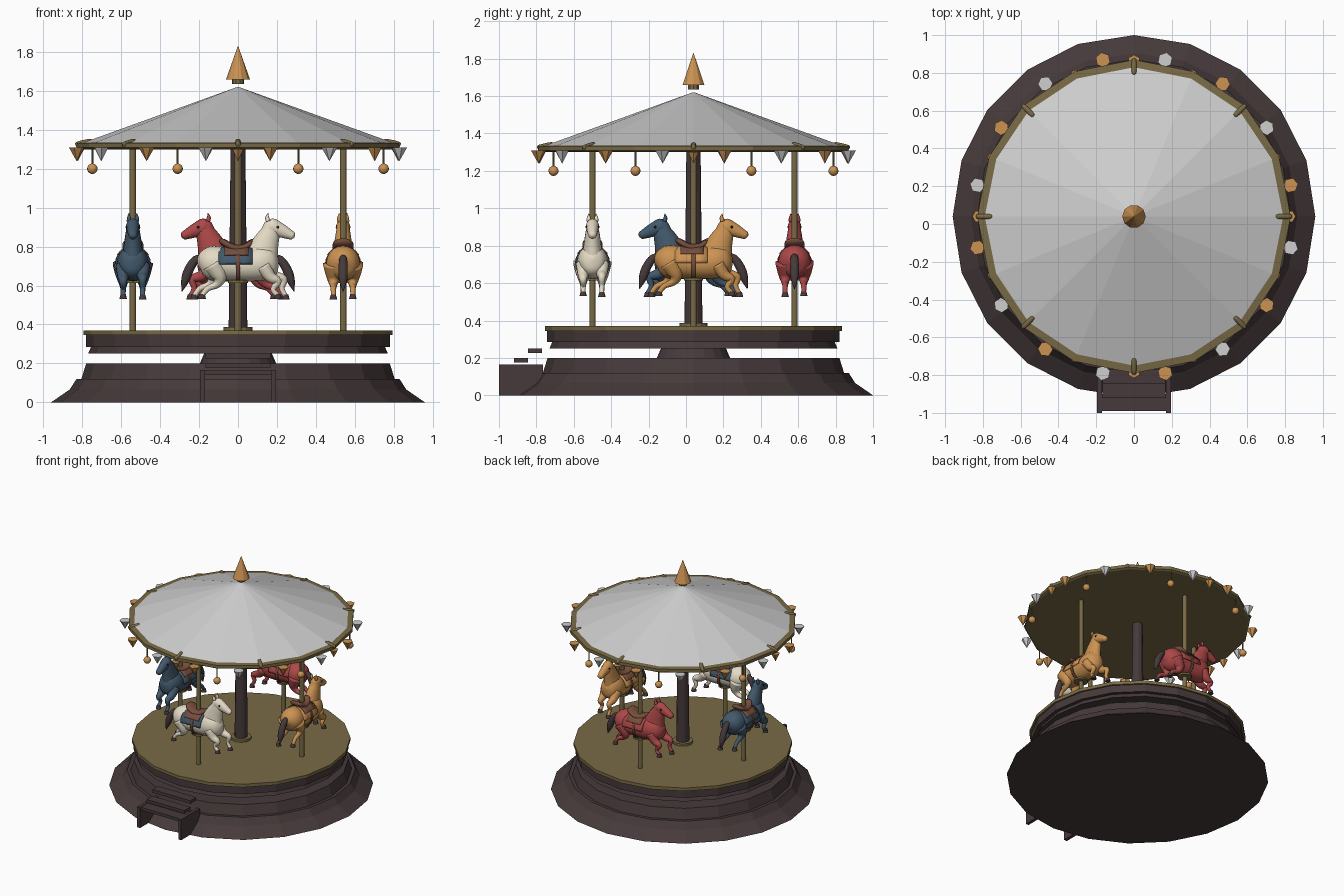
import bpy
import bmesh
from math import sin, cos, pi, radians
from mathutils import Matrix, Vector

if "Cube" in bpy.data.objects:
    bpy.data.objects.remove(bpy.data.objects["Cube"], do_unlink=True)

CENTRE = Matrix.Translation((0, 0.04, 0))


def material(name, r, g, b):
    m = bpy.data.materials.new(name)
    m.use_nodes = True
    m.diffuse_color = (r, g, b, 1)
    m.node_tree.nodes["Principled BSDF"].inputs["Base Color"].default_value = (r, g, b, 1)
    return m


WOOD = material("dark wood", 0.062, 0.042, 0.043)
GOLD = material("old gold", 0.19, 0.145, 0.06)
CANVAS = material("canvas grey", 0.62, 0.62, 0.62)
ORANGE = material("warm orange", 0.6, 0.29, 0.085)
RED = material("coat red", 0.42, 0.065, 0.065)
BLUE = material("coat blue", 0.055, 0.1, 0.15)
CREAM = material("coat cream", 0.78, 0.71, 0.56)
LEATHER = material("saddle leather", 0.18, 0.075, 0.045)
BLACK = material("eye black", 0.01, 0.01, 0.01)


def finish(name, bm, mat, matrix=CENTRE, smooth=False):
    bmesh.ops.recalc_face_normals(bm, faces=bm.faces)
    mesh = bpy.data.meshes.new(name)
    bm.to_mesh(mesh)
    bm.free()
    mesh.materials.append(mat)
    for p in mesh.polygons:
        p.use_smooth = smooth
    obj = bpy.data.objects.new(name, mesh)
    bpy.context.collection.objects.link(obj)
    obj.matrix_world = matrix
    return obj


def skin_rings(bm, rings, closed=True):
    """Bridge rows of vertices; closed rows get end caps."""
    for a, b in zip(rings, rings[1:]):
        n = len(a)
        for i in range(n if closed else n - 1):
            j = (i + 1) % n
            bm.faces.new((a[i], a[j], b[j], b[i]))
    if closed:
        bm.faces.new(rings[0])
        bm.faces.new(rings[-1])


def lathe(name, profile, sides, mat, matrix=CENTRE, smooth=False):
    bm = bmesh.new()
    turn = 2 * pi / sides
    rings = [[bm.verts.new((r * cos(i * turn), r * sin(i * turn), z)) for i in range(sides)]
             for r, z in profile]
    skin_rings(bm, rings)
    return finish(name, bm, mat, matrix, smooth)


def box(name, x, y, z, mat):
    bm = bmesh.new()
    size = (x[1] - x[0], y[1] - y[0], z[1] - z[0])
    mid = Vector((x[0] + x[1], y[0] + y[1], z[0] + z[1])) / 2
    bmesh.ops.create_cube(bm, size=1, matrix=Matrix.Translation(mid) @ Matrix.Diagonal((*size, 1)))
    return finish(name, bm, mat, Matrix())


def ball(name, place, radius, mat, matrix=CENTRE):
    bm = bmesh.new()
    bmesh.ops.create_uvsphere(bm, u_segments=12, v_segments=8, radius=radius,
                              matrix=Matrix.Translation(place))
    return finish(name, bm, mat, matrix, True)


def spline(points, steps=4):
    """Catmull-Rom through points of any dimension."""
    pts = [Vector(p) for p in points]
    pts = [pts[0]] + pts + [pts[-1]]
    out = []
    for a, b, c, d in zip(pts, pts[1:], pts[2:], pts[3:]):
        for k in range(steps):
            t = k / steps
            out.append(0.5 * (2 * b + (c - a) * t + (2 * a - 5 * b + 4 * c - d) * t * t
                              + (3 * b - a - 3 * c + d) * t ** 3))
    return out + [pts[-1]]


def limb(name, points, mat, matrix, y=0, sides=14):
    """Loft of ellipses along a path in the xz plane; points are x, z, half width, half depth."""
    path = spline([(p[0], p[1], 0) for p in points])
    sizes = spline([(p[2], p[-1], 0) for p in points])
    bm = bmesh.new()
    rings = []
    for k, (p, s) in enumerate(zip(path, sizes)):
        t = (path[min(k + 1, len(path) - 1)] - path[max(k - 1, 0)]).normalized()
        ring = []
        for i in range(sides):
            a = 2 * pi * i / sides
            up = max(s[1], 0.002) * cos(a)
            ring.append(bm.verts.new((p.x - t.y * up, y + max(s[0], 0.002) * sin(a), p.y + t.x * up)))
        rings.append(ring)
    skin_rings(bm, rings)
    return finish(name, bm, mat, matrix, True)


def drape(name, x0, x1, reach, grow, mat, matrix):
    """Cloth or strap wrapped over the barrel of the horse, reach in degrees each side."""
    bm = bmesh.new()
    rows = []
    for k in range(5):
        x = x0 + (x1 - x0) * k / 4
        angles = [radians(reach) * (i / 10 - 1) for i in range(21)]
        rows.append([bm.verts.new((x, (0.083 + grow) * sin(a), 0.706 + (0.084 + grow) * cos(a)))
                     for a in angles])
    skin_rings(bm, rows, closed=False)
    obj = finish(name, bm, mat, matrix, True)
    solid = obj.modifiers.new("thickness", "SOLIDIFY")
    solid.thickness = 0.008
    solid.offset = 0


def around(angle, radius, z=0):
    return CENTRE @ Matrix.Rotation(radians(angle), 4, "Z") @ Matrix.Translation((radius, 0, z))


# Stepped base, hub and turning platform
lathe("base", [(0.96, 0), (0.87, 0.062), (0.865, 0.065), (0.83, 0.12), (0.805, 0.12), (0.78, 0.2)], 20, WOOD)
lathe("hub", [(0.2, 0.19), (0.17, 0.26)], 20, WOOD)
lathe("platform_skirt", [(0.77, 0.25), (0.755, 0.285), (0.782, 0.285), (0.782, 0.345)], 20, WOOD)
lathe("platform_floor", [(0.795, 0.345), (0.795, 0.37)], 20, GOLD)

# Entrance steps
for side in (-1, 1):
    xs = sorted((side * 0.17, side * 0.196))
    box("step_side", xs, (-1, -0.765), (0, 0.165), WOOD)
box("lower_tread", (-0.17, 0.17), (-0.99, -0.9), (0.14, 0.163), WOOD)
box("middle_tread", (-0.168, 0.168), (-0.92, -0.845), (0.175, 0.2), WOOD)
box("upper_tread", (-0.168, 0.168), (-0.845, -0.77), (0.225, 0.25), WOOD)

# Central column
lathe("column_foot", [(0.075, 0.37), (0.075, 0.388)], 12, GOLD)
lathe("column", [(0.048, 0.38), (0.038, 1.31)], 12, WOOD)

# Canopy and finial
lathe("canopy_rim", [(0.815, 1.3), (0.83, 1.308), (0.83, 1.332), (0.79, 1.336)], 16, GOLD)
lathe("canopy", [(0.79, 1.336), (0.004, 1.62)], 16, CANVAS)
lathe("finial_neck", [(0.032, 1.635), (0.032, 1.66)], 10, GOLD)
lathe("finial", [(0.062, 1.658), (0.001, 1.83)], 10, ORANGE)

# Rim brackets, hanging balls and pennants
for k in range(8):
    limb("rim_bracket", [(-0.045, 1.342, 0.004), (-0.035, 1.34, 0.014),
                         (0.03, 1.325, 0.014), (0.04, 1.322, 0.004)], GOLD, around(45 * k, 0.795), sides=8)
    spot = around(45 * k + 22.5, 0.81)
    lathe("ball_rod", [(0.005, 1.21), (0.005, 1.305)], 6, GOLD, spot)
    ball("hanging_ball", (0, 0, 1.2), 0.027, ORANGE, spot)
for k in range(16):
    lathe("pennant", [(0.001, 1.24), (0.04, 1.308)], 6, CANVAS if k % 2 else ORANGE,
          around(22.5 * k + 11.25, 0.845))
for k in range(4):
    lathe("small_pennant", [(0.001, 1.24), (0.033, 1.302)], 6, ORANGE, around(90 * k, 0.823))

# Leg paths: side, then x, z, thickness
LEGS = {
    "front_left_leg": (1, [(0.14, 0.7, 0.04), (0.185, 0.65, 0.03), (0.235, 0.632, 0.02),
                           (0.225, 0.585, 0.014), (0.245, 0.545, 0.013)]),
    "front_right_leg": (-1, [(0.13, 0.7, 0.04), (0.165, 0.645, 0.03), (0.205, 0.62, 0.02),
                             (0.18, 0.58, 0.014), (0.205, 0.548, 0.013)]),
    "hind_left_leg": (1, [(-0.14, 0.71, 0.055), (-0.125, 0.645, 0.038), (-0.145, 0.605, 0.02),
                          (-0.195, 0.585, 0.015), (-0.225, 0.545, 0.013)]),
    "hind_right_leg": (-1, [(-0.13, 0.71, 0.055), (-0.095, 0.645, 0.038), (-0.11, 0.605, 0.02),
                            (-0.155, 0.585, 0.015), (-0.185, 0.548, 0.013)]),
}


def horse(label, coat, blanket, place):
    def part(name):
        return label + "_horse_" + name
    # Body, neck and head
    limb(part("body"), [(-0.208, 0.71, 0.01), (-0.185, 0.715, 0.06), (-0.13, 0.715, 0.086, 0.09),
                        (-0.03, 0.705, 0.08, 0.08), (0.06, 0.705, 0.08, 0.084), (0.13, 0.718, 0.08, 0.09),
                        (0.185, 0.73, 0.055, 0.068), (0.208, 0.735, 0.01)], coat, place, sides=20)
    limb(part("neck"), [(0.115, 0.73, 0.06, 0.09), (0.14, 0.81, 0.047, 0.07), (0.165, 0.875, 0.037, 0.05),
                        (0.168, 0.925, 0.026, 0.032), (0.165, 0.942, 0.004)], coat, place)
    limb(part("head"), [(0.135, 0.915, 0.006), (0.165, 0.905, 0.035, 0.042), (0.215, 0.885, 0.031, 0.037),
                        (0.265, 0.862, 0.024, 0.025), (0.283, 0.854, 0.019), (0.291, 0.85, 0.004)], coat, place)
    for side in (-1, 1):
        limb(part("ear"), [(0.155, 0.93, 0.012), (0.15, 0.95, 0.01), (0.154, 0.972, 0.001)],
             coat, place, side * 0.02, 8)
        ball(part("eye"), (0.205, side * 0.031, 0.9), 0.007, BLACK, place)
    # Legs and hooves
    for name, (side, path) in LEGS.items():
        limb(part(name), path, coat, place, side * 0.05, 10)
        x, z, _ = path[-1]
        lathe(part("hoof"), [(0.021, -0.018), (0.014, 0.008)], 10, WOOD,
              place @ Matrix.Translation((x, side * 0.05, z)))
    limb(part("tail"), [(-0.175, 0.745, 0.01), (-0.215, 0.735, 0.02), (-0.25, 0.685, 0.024),
                        (-0.27, 0.63, 0.022), (-0.288, 0.57, 0.002)], WOOD, place)
    # Saddle, blanket and girth
    drape(part("blanket"), -0.1, 0.075, 88, 0.004, blanket, place)
    drape(part("saddle_flap"), -0.07, 0.055, 58, 0.01, LEATHER, place)
    drape(part("girth"), -0.01, 0.01, 180, 0.007, LEATHER, place)
    limb(part("saddle_seat"), [(-0.09, 0.838, 0.02, 0.008), (-0.075, 0.822, 0.05, 0.018),
                               (-0.02, 0.792, 0.055, 0.02), (0.035, 0.795, 0.045, 0.02),
                               (0.065, 0.82, 0.025, 0.012), (0.07, 0.83, 0.008)], LEATHER, place)
    # Pole with foot rest
    lathe(part("pole"), [(0.017, 0.365), (0.017, 1.31)], 12, GOLD, place)
    lathe(part("foot_rest"), [(0.052, 0.613), (0.052, 0.627)], 12, GOLD, place)


# Four horses turning the same way
HERD = [("cream", CREAM, BLUE), ("orange", ORANGE, ORANGE), ("red", RED, RED), ("blue", BLUE, BLUE)]
for k, (label, coat, blanket) in enumerate(HERD):
    spin = Matrix.Rotation(radians(90 * k), 4, "Z")
    horse(label, coat, blanket, CENTRE @ spin @ Matrix.Translation((0, -0.54, 0)))
